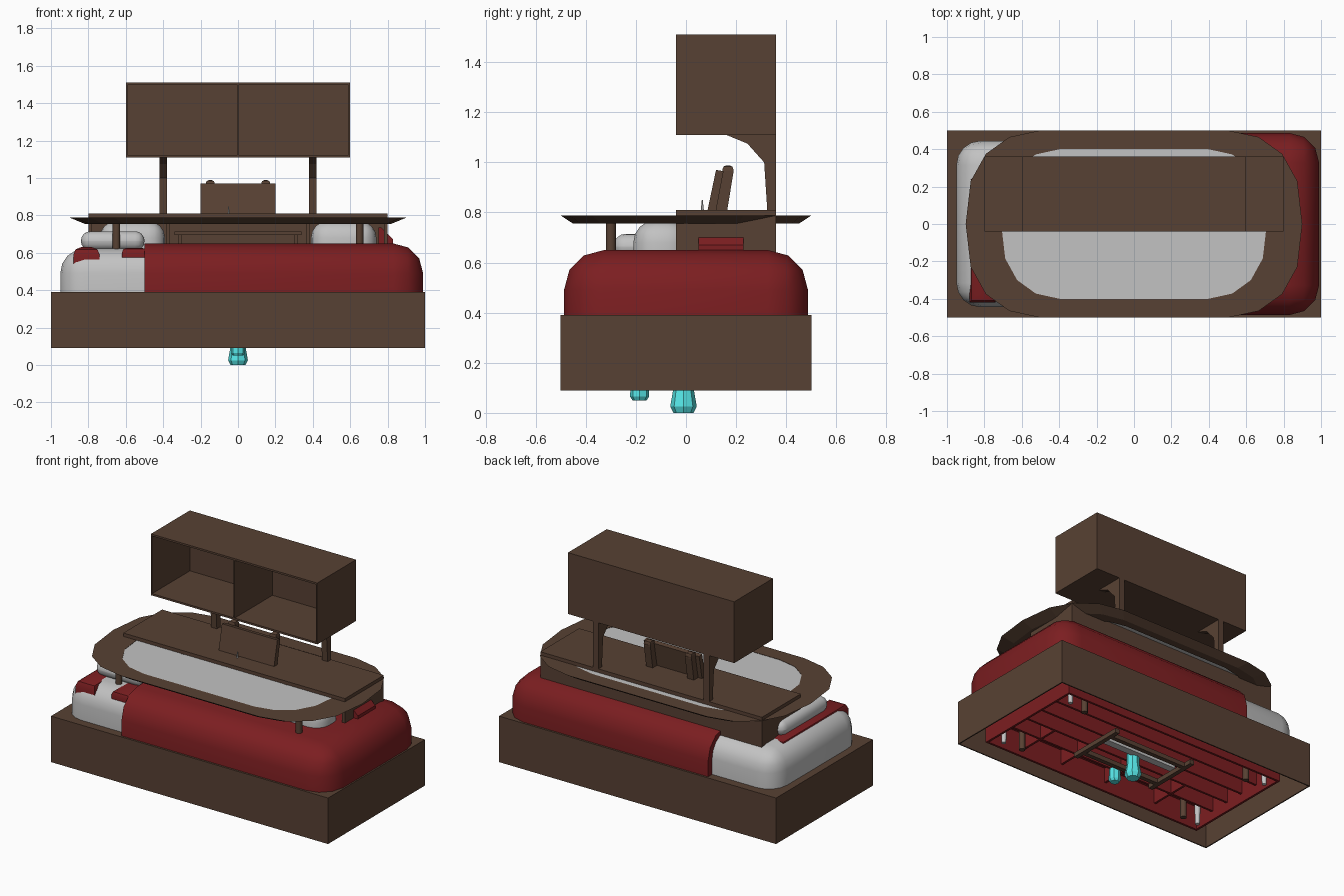
import bpy, bmesh, math
from mathutils import Matrix

cube = bpy.data.objects.get("Cube")
if cube:
    bpy.data.objects.remove(cube, do_unlink=True)


def material(name, color):
    m = bpy.data.materials.new(name)
    m.use_nodes = True
    m.diffuse_color = (*color, 1)
    m.node_tree.nodes["Principled BSDF"].inputs["Base Color"].default_value = (*color, 1)
    return m


BROWN = material("dark_wood", (0.097, 0.053, 0.033))
RED = material("red_fabric", (0.2, 0.013, 0.015))
WHITE = material("soft_white", (0.54, 0.54, 0.54))
CYAN = material("cyan_plastic", (0.1, 0.85, 0.86))


def finish(name, bm, mat, smooth=False):
    bmesh.ops.recalc_face_normals(bm, faces=bm.faces)
    me = bpy.data.meshes.new(name)
    bm.to_mesh(me)
    bm.free()
    me.materials.append(mat)
    ob = bpy.data.objects.new(name, me)
    bpy.context.collection.objects.link(ob)
    if smooth:
        bpy.ops.object.select_all(action='DESELECT')
        ob.select_set(True)
        bpy.context.view_layer.objects.active = ob
        bpy.ops.object.shade_smooth_by_angle(angle=math.radians(40))


def box(name, x, y, z, mat, bevel=0, segments=3, keep=None):
    """Box from three ranges; bevels the edges accepted by keep."""
    bm = bmesh.new()
    bmesh.ops.create_cube(bm, size=1)
    for v in bm.verts:
        v.co = [r[0] if c < 0 else r[1] for r, c in zip((x, y, z), v.co)]
    if bevel:
        edges = [e for e in bm.edges if keep is None or keep((e.verts[0].co + e.verts[1].co) / 2)]
        bmesh.ops.bevel(bm, geom=edges, offset=bevel, segments=segments, profile=0.5, affect='EDGES')
    finish(name, bm, mat, segments > 1 and bevel > 0)


def cone(name, x, y, z0, z1, r0, r1, mat, sides=12):
    bm = bmesh.new()
    bmesh.ops.create_cone(bm, cap_ends=True, segments=sides, radius1=r0, radius2=r1, depth=z1 - z0,
                          matrix=Matrix.Translation((x, y, (z0 + z1) / 2)))
    finish(name, bm, mat, sides > 8)


def side_profile(name, points, x0, x1, mat):
    """Extrudes a (y, z) outline along x."""
    bm = bmesh.new()
    f = bm.faces.new([bm.verts.new((x0, y, z)) for y, z in points])
    for v in bmesh.ops.extrude_face_region(bm, geom=[f])["geom"]:
        if isinstance(v, bmesh.types.BMVert):
            v.co.x = x1
    finish(name, bm, mat)


def walls(name, x, y, z, t, mat):
    """Four upright panels around a rectangle."""
    for i, s in enumerate((t, -t)):
        box(f"{name}_end_{i}", sorted((x[i], x[i] + s)), y, z, mat)
        box(f"{name}_side_{i}", x, sorted((y[i], y[i] + s)), z, mat)


def is_top(z):
    return lambda c: c.z > z


# Bed base, open underneath
walls("bed_base", (-1, 1), (-0.5, 0.5), (0.09, 0.39), 0.008, BROWN)
box("bed_base_top", (-1, 1), (-0.5, 0.5), (0.38, 0.39), BROWN)

# Mattress and thicker blanket with soft upper edges
box("mattress", (-0.95, 0.9), (-0.445, 0.445), (0.365, 0.622), WHITE, 0.13, 4,
    lambda c: c.z > 0.61 or abs(c.z - 0.4935) < 0.01)
box("blanket", (-0.5, 0.99), (-0.487, 0.487), (0.35, 0.65), RED, 0.16, 3,
    lambda c: (c.z > 0.6 and c.x > -0.4) or (abs(c.z - 0.5) < 0.01 and c.x > 0))

# Sofa body under the bed: skirt, deck, slats, dividers and feet
walls("sofa_skirt", (-0.84, 0.86), (-0.4, 0.4), (0.11, 0.37), 0.015, RED)
box("sofa_deck", (-0.84, 0.86), (-0.4, 0.4), (0.27, 0.37), RED)
for i, y in enumerate((-0.24, -0.1, 0.04, 0.18)):
    box(f"sofa_slat_{i}", (-0.83, 0.85), (y, y + 0.015), (0.17, 0.28), RED)
for i, x in enumerate((-0.5, -0.1, 0.25, 0.55)):
    box(f"sofa_divider_{i}", (x, x + 0.015), (-0.39, -0.1), (0.17, 0.28), RED)
for sx in (-1, 1):
    for sy in (-1, 1):
        cone(f"sofa_foot_{sx}_{sy}", 0.78 * sx, 0.32 * sy, 0.1, 0.28, 0.014, 0.022, WHITE)

# Sofa arms and cushions rising above the mattress
box("sofa_left_arm", (-0.88, -0.74), (-0.42, 0.25), (0.54, 0.63), RED, 0.04, 2, is_top(0.61))
box("sofa_inner_arm", (-0.62, -0.49), (-0.42, 0.1), (0.575, 0.627), RED, 0.025, 2, is_top(0.61))
box("sofa_right_arm", (0.75, 0.83), (0.05, 0.23), (0.62, 0.735), RED, 0.065, 1,
    lambda c: c.x > 0.82 and c.z > 0.73)
box("bolster_cushion", (-0.84, -0.5), (-0.29, 0.2), (0.613, 0.715), WHITE, 0.05, 4)
for s in (-1, 1):
    box(f"back_cushion_{s}", sorted((0.39 * s, 0.74 * s)), (-0.21, 0.02), (0.5, 0.77), WHITE, 0.09, 4)

# Oval table: tapered rim, pale inset top, round legs
QUARTER = [(1, 0), (0.97, 0.46), (0.88, 0.75), (0.74, 0.93), (0.56, 1)]


def oval(a, b):
    top = QUARTER + [(-x, y) for x, y in reversed(QUARTER)]
    loop = top + [(-x, -y) for x, y in top[1:-1]]
    return [(a * x, b * y) for x, y in loop]


bm = bmesh.new()
rings = [[bm.verts.new((x, y, z)) for x, y in oval(a, b)]
         for a, b, z in ((0.71, 0.4, 0.755), (0.82, 0.45, 0.755), (0.9, 0.5, 0.788), (0.71, 0.4, 0.788))]
for k in range(4):
    p, q = rings[k], rings[(k + 1) % 4]
    for i in range(len(p)):
        j = (i + 1) % len(p)
        bm.faces.new((p[i], p[j], q[j], q[i]))
finish("table_rim", bm, BROWN)
bm = bmesh.new()
face = bm.faces.new([bm.verts.new((x, y, 0.765)) for x, y in oval(0.71, 0.4)])
for v in bmesh.ops.extrude_face_region(bm, geom=[face])["geom"]:
    if isinstance(v, bmesh.types.BMVert):
        v.co.z = 0.786
finish("table_inset", bm, WHITE)
for sx in (-1, 1):
    for sy in (-1, 1):
        cone(f"table_leg_{sx}_{sy}", 0.65 * sx, 0.3 * sy, 0.09, 0.76, 0.02, 0.02, BROWN)

# Desk with side panels, back panel and drawer tray
box("desk_top", (-0.8, 0.8), (-0.04, 0.36), (0.788, 0.81), BROWN)
box("desk_back", (-0.8, 0.8), (0.345, 0.36), (0.5, 0.79), BROWN)
for s in (-1, 1):
    box(f"desk_side_{s}", sorted((0.78 * s, 0.8 * s)), (-0.04, 0.36), (0.5, 0.79), BROWN)
    box(f"desk_partition_{s}", sorted((0.365 * s, 0.385 * s)), (-0.04, 0.36), (0.5, 0.79), BROWN)
    box(f"tray_bracket_{s}", sorted((0.3 * s, 0.32 * s)), (0, 0.3), (0.6, 0.7), BROWN)
box("desk_tray", (-0.34, 0.34), (-0.02, 0.3), (0.695, 0.715), BROWN)

# Overhead cabinet with two open bays on curved brackets
Y = (-0.04, 0.36)
for i, z in enumerate((1.11, 1.498)):
    box(f"cabinet_shelf_{i}", (-0.6, 0.6), Y, (z, z + 0.012), BROWN)
for i, x in enumerate((-0.6, -0.004, 0.592)):
    box(f"cabinet_upright_{i}", (x, x + 0.008), Y, (1.11, 1.51), BROWN)
box("cabinet_back", (-0.6, 0.6), (0.35, 0.36), (1.11, 1.51), BROWN)
bracket = [(0.36, 0.8), (0.325, 0.8), (0.312, 1.0), (0.245, 1.075), (0.16, 1.11), (0.36, 1.11)]
for s in (-1, 1):
    side_profile(f"cabinet_bracket_{s}", bracket, 0.38 * s, 0.42 * s, BROWN)

# Chair: leaning back pad, two rear posts with rounded tops and the lower frame
side_profile("chair_back", [(0.08, 0.78), (0.12, 0.97), (0.15, 0.965), (0.115, 0.78)], -0.2, 0.2, BROWN)
for s in (-1, 1):
    side_profile(f"chair_post_{s}", [(0.115, 0.78), (0.145, 0.965), (0.19, 0.965), (0.16, 0.78)],
                 0.125 * s, 0.172 * s, BROWN)
    box(f"chair_post_top_{s}", sorted((0.125 * s, 0.172 * s)), (0.146, 0.189), (0.955, 0.988), BROWN,
        0.015, 2, is_top(0.98))
    box(f"chair_rail_{s}", (-0.3, 0.3), (0.13 * s - 0.015, 0.13 * s + 0.015), (0.12, 0.15), BROWN)
    box(f"chair_stretcher_{s}", (0.3 * s - 0.015, 0.3 * s + 0.015), (-0.2, 0.2), (0.12, 0.15), BROWN)
box("chair_seat_pad", (-0.28, 0.28), (0.01, 0.06), (0.145, 0.165), WHITE)
cone("desk_ornament", -0.05, 0.065, 0.81, 0.85, 0.006, 0.002, WHITE, 6)

# Cyan feet below the base
for name, y, z, r in (("rear_foot", -0.01, (0, 0.025, 0.1, 0.17), (0.04, 0.053, 0.04, 0.04)),
                      ("front_foot", -0.185, (0.05, 0.065, 0.1, 0.14), (0.028, 0.038, 0.037, 0.036))):
    for i in range(3):
        cone(f"{name}_{i}", 0, y, z[i], z[i + 1], r[i], r[i + 1], CYAN, 8)
